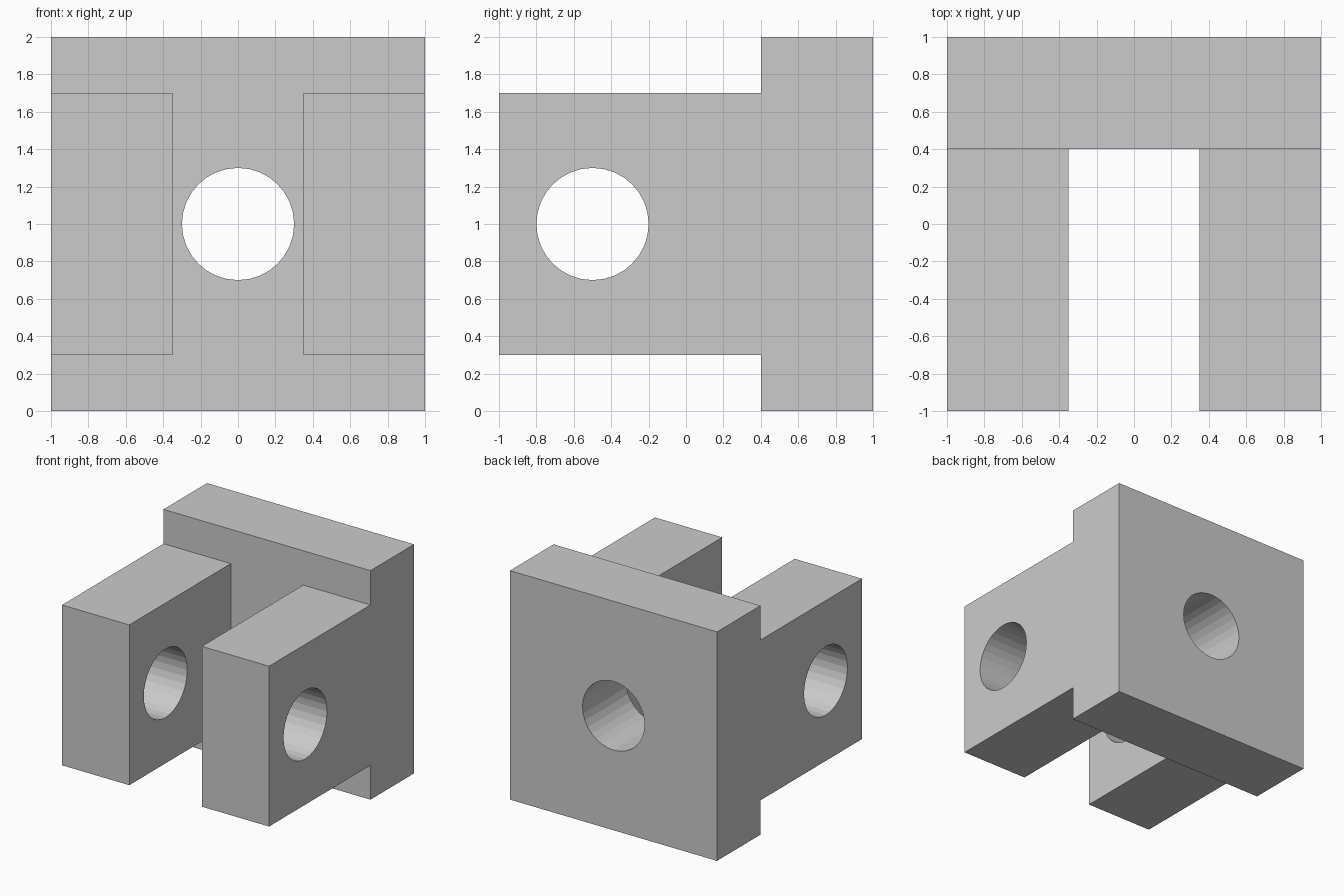
import bpy, bmesh
from math import pi

if "Cube" in bpy.data.objects:
    bpy.data.objects.remove(bpy.data.objects["Cube"])


def new_object(name, bm):
    bmesh.ops.recalc_face_normals(bm, faces=bm.faces[:])
    mesh = bpy.data.meshes.new(name)
    bm.to_mesh(mesh)
    bm.free()
    obj = bpy.data.objects.new(name, mesh)
    bpy.context.collection.objects.link(obj)
    return obj


def cut(target, cutter):
    mod = target.modifiers.new("cut", 'BOOLEAN')
    mod.operation = 'DIFFERENCE'
    mod.solver = 'EXACT'
    mod.object = cutter
    bpy.context.view_layer.objects.active = target
    bpy.ops.object.modifier_apply(modifier=mod.name)
    bpy.data.objects.remove(cutter)


def hole_cutter(name, location, rotation):
    bpy.ops.mesh.primitive_cylinder_add(vertices=32, radius=0.3, depth=3,
                                        location=location, rotation=rotation)
    obj = bpy.context.object
    obj.name = name
    obj.hide_render = True
    return obj


# Bracket body: side profile (y, z) of plate and lugs, extruded across x
profile = [(-1, 0.3), (0.4, 0.3), (0.4, 0), (1, 0),
           (1, 2), (0.4, 2), (0.4, 1.7), (-1, 1.7)]
bm = bmesh.new()
face = bm.faces.new([bm.verts.new((-1, y, z)) for y, z in profile])
side = bmesh.ops.extrude_face_region(bm, geom=[face])["geom"]
bmesh.ops.translate(bm, vec=(2, 0, 0),
                    verts=[v for v in side if isinstance(v, bmesh.types.BMVert)])
bracket = new_object("clevis_bracket", bm)

# Slot between the two lugs, down to the plate
bpy.ops.mesh.primitive_cube_add(size=1, location=(0, -0.55, 1))
slot = bpy.context.object
slot.name = "slot_cutter"
slot.scale = (0.7, 1.9, 1.6)
slot.hide_render = True
cut(bracket, slot)

# Cross pin hole through the lugs, bolt hole through the plate
cut(bracket, hole_cutter("pin_hole_cutter", (0, -0.5, 1), (0, pi / 2, 0)))
cut(bracket, hole_cutter("bolt_hole_cutter", (0, 0.7, 1), (pi / 2, 0, 0)))
